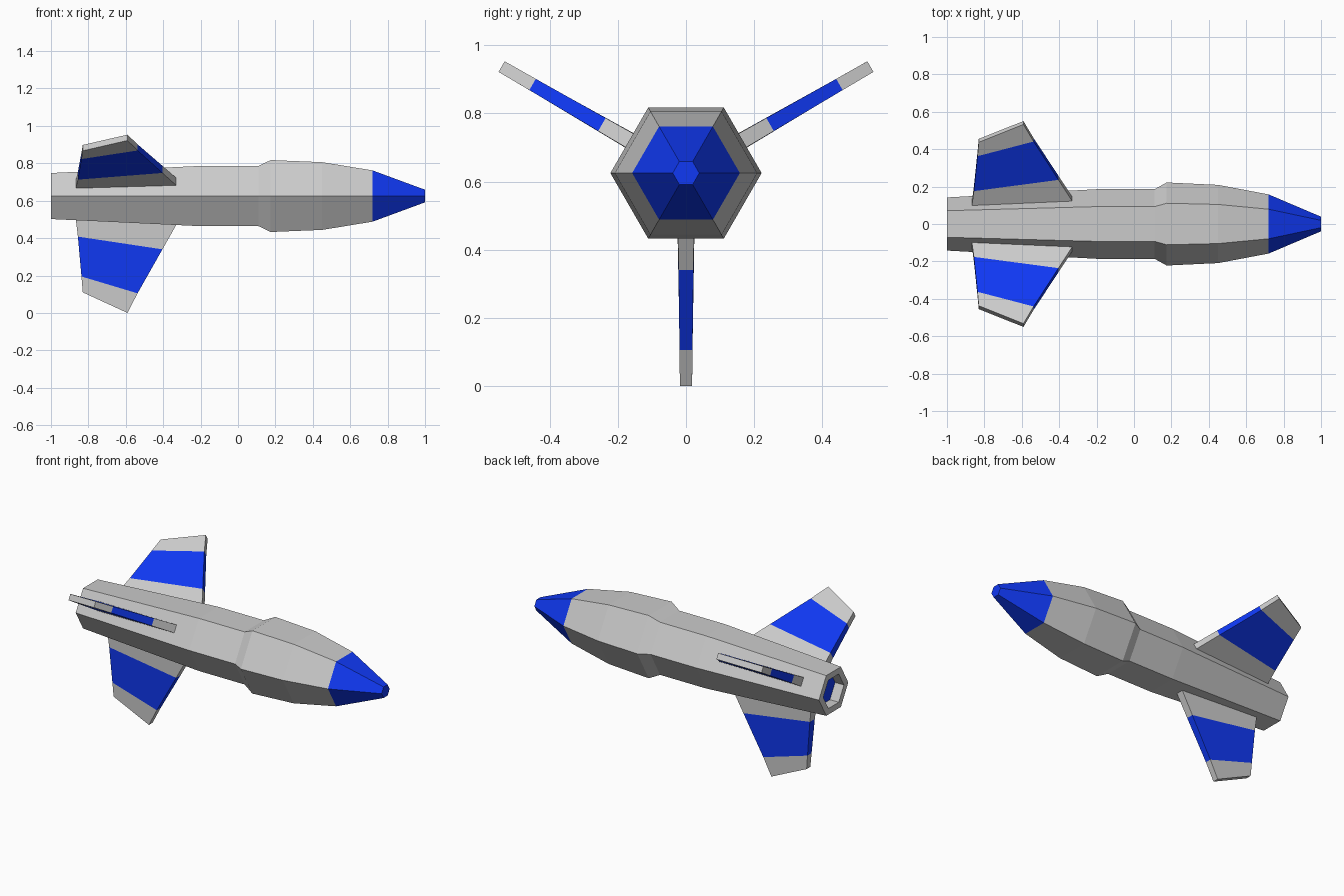
import bpy
from math import cos, sin, pi
from mathutils import Matrix, Vector

if "Cube" in bpy.data.objects:
    bpy.data.objects.remove(bpy.data.objects["Cube"])

AXIS_Z = 0.625
blue = bpy.data.materials.new("blue_paint")
blue.diffuse_color = (0.005, 0.04, 0.9, 1)
blue.use_nodes = True
blue.node_tree.nodes["Principled BSDF"].inputs["Base Color"].default_value = blue.diffuse_color


def loft(name, rings, mat=None, cap_start=False, cap_end=False):
    """Skin a list of equal-length point rings into one flat-shaded object."""
    n = len(rings[0])
    verts = [p for ring in rings for p in ring]
    faces = [(i * n + j, i * n + (j + 1) % n, (i + 1) * n + (j + 1) % n, (i + 1) * n + j)
             for i in range(len(rings) - 1) for j in range(n)]
    if cap_start:
        faces.append(tuple(reversed(range(n))))
    if cap_end:
        faces.append(tuple(range(len(verts) - n, len(verts))))
    mesh = bpy.data.meshes.new(name)
    mesh.from_pydata(verts, [], faces)
    if mat:
        mesh.materials.append(mat)
    obj = bpy.data.objects.new(name, mesh)
    bpy.context.collection.objects.link(obj)
    return obj


def hexagon(x, r):
    return [(x, r * cos(k * pi / 3), AXIS_Z + r * sin(k * pi / 3)) for k in range(6)]


# Hull, including the rear rim and the wall of the exhaust recess
hull = [(-0.94, 0.10), (-1.0, 0.10), (-1.0, 0.142), (-0.2, 0.186), (0.11, 0.186),
        (0.175, 0.222), (0.45, 0.209), (0.72, 0.158)]
loft("hull", [hexagon(x, r) for x, r in hull])

# Blue nose and exhaust plate
loft("nose_cone", [hexagon(0.72, 0.158), hexagon(1.0, 0.039)], blue, cap_end=True)
loft("exhaust_plate", [hexagon(-0.94, 0.10)], blue, cap_start=True)

# Fin stations: (rear x, rear radius, rear half thickness), (front x, ...)
stations = [((-0.87, 0.10, 0.027), (-0.305, 0.11, 0.024)),
            ((-0.856, 0.217, 0.024), (-0.404, 0.285, 0.022)),
            ((-0.837, 0.43, 0.020), (-0.537, 0.52, 0.019)),
            ((-0.83, 0.515, 0.018), (-0.591, 0.625, 0.018))]


def fin_ring(station, matrix):
    (xr, rr, hr), (xf, rf, hf) = station
    pts = [(xr, -hr, rr), (xf, -hf, rf), (xf, hf, rf), (xr, hr, rr)]
    return [tuple(matrix @ Vector(p)) for p in pts]


# Three fins around the hull, each with a blue middle band
for side, turn in (("lower", pi), ("left", pi / 3), ("right", -pi / 3)):
    m = Matrix.Translation((0, 0, AXIS_Z)) @ Matrix.Rotation(turn, 4, 'X')
    rings = [fin_ring(s, m) for s in stations]
    loft(side + "_fin_root", rings[0:2], cap_start=True)
    loft(side + "_fin_band", rings[1:3], blue)
    loft(side + "_fin_tip", rings[2:4], cap_end=True)
